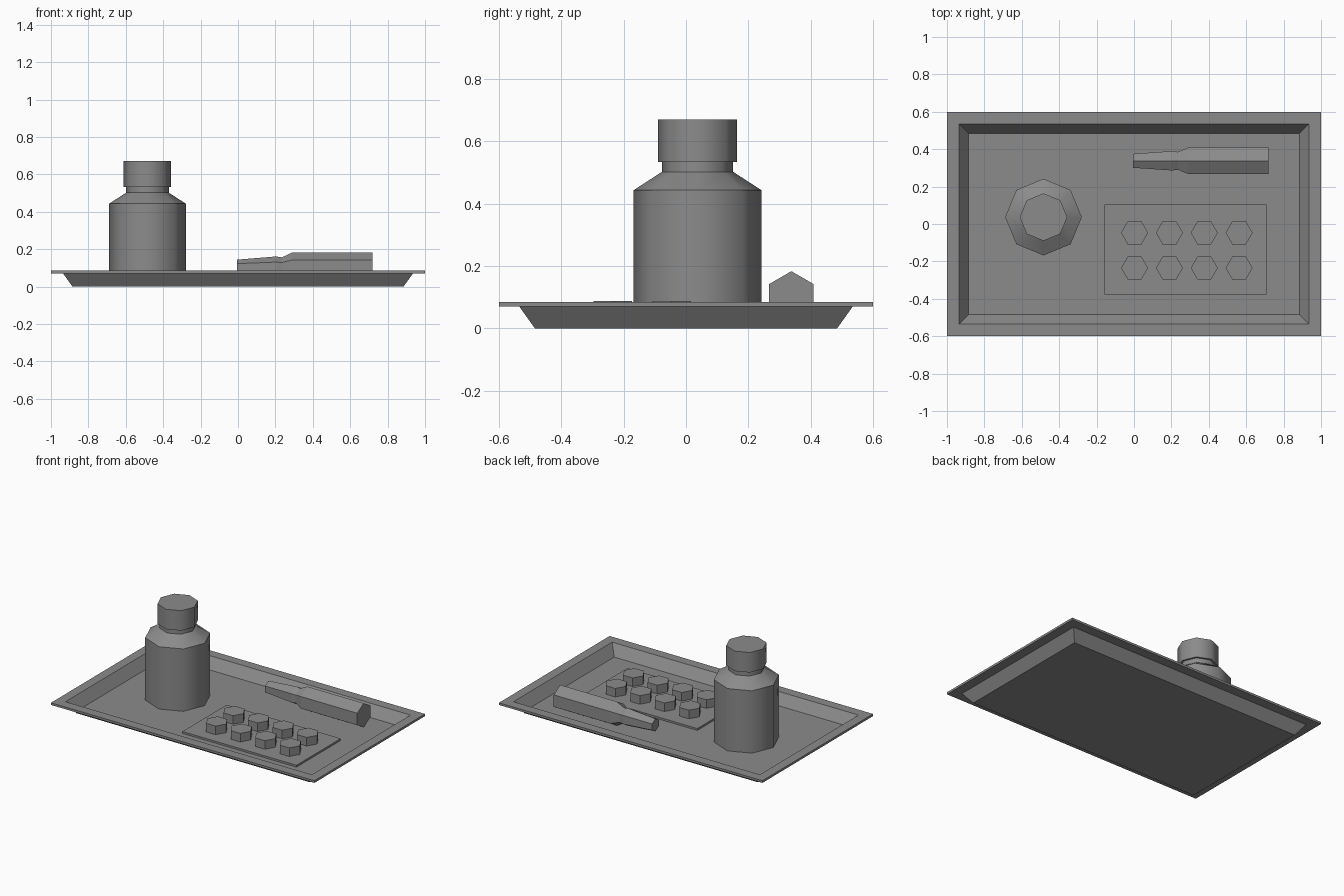
import bpy, math

if "Cube" in bpy.data.objects:
    bpy.data.objects.remove(bpy.data.objects["Cube"])

# Dark grey shared by all parts
GREY = bpy.data.materials.new("dark_grey")
GREY.diffuse_color = (0.26, 0.26, 0.26, 1)
GREY.use_nodes = True
GREY.node_tree.nodes["Principled BSDF"].inputs["Base Color"].default_value = GREY.diffuse_color


def make(name, verts, faces, smooth=None):
    mesh = bpy.data.meshes.new(name)
    mesh.from_pydata(verts, [], faces)
    mesh.materials.append(GREY)
    obj = bpy.data.objects.new(name, mesh)
    bpy.context.collection.objects.link(obj)
    if smooth:
        bpy.ops.object.select_all(action='DESELECT')
        obj.select_set(True)
        bpy.context.view_layer.objects.active = obj
        bpy.ops.object.shade_smooth_by_angle(angle=math.radians(smooth))
    return obj


def loft(name, rings, smooth=None):
    """Skin equal-sized rings and cap both ends."""
    n, m = len(rings[0]), len(rings)
    verts = [p for r in rings for p in r]
    faces = [(i * n + j, i * n + (j + 1) % n,
              (i + 1) * n + (j + 1) % n, (i + 1) * n + j)
             for i in range(m - 1) for j in range(n)]
    faces += [tuple(reversed(range(n))), tuple(range((m - 1) * n, m * n))]
    return make(name, verts, faces, smooth)


def lathe(name, x, y, sides, profile, smooth=None):
    ang = [2 * math.pi * k / sides for k in range(sides)]
    return loft(name, [[(x + r * math.cos(a), y + r * math.sin(a), z) for a in ang]
                       for r, z in profile], smooth)


def rect(x, y, z, cx=0, cy=0):
    return [(cx - x, cy - y, z), (cx + x, cy - y, z), (cx + x, cy + y, z), (cx - x, cy + y, z)]


# Tray: outer underside, up round the rim, down to the inner floor
loft("tray", [rect(0.885, 0.485, 0), rect(0.935, 0.535, 0.07), rect(1, 0.6, 0.07),
              rect(1, 0.6, 0.085), rect(0.935, 0.535, 0.085), rect(0.885, 0.485, 0.015)])

# Bottle with shoulder and neck, and its cap
BX, BY = -0.484, 0.037
lathe("bottle", BX, BY, 8, [(0.205, 0.015), (0.205, 0.443), (0.114, 0.502), (0.114, 0.535)], 50)
lathe("bottle_cap", BX, BY, 8, [(0.127, 0.533), (0.127, 0.67)], 50)

# Blister pack: flat card with two rows of four pills
loft("blister_card", [rect(0.433, 0.24, 0.015, 0.275, -0.137),
                      rect(0.433, 0.24, 0.028, 0.275, -0.137)])
for row, y in enumerate((-0.047, -0.235)):
    for col in range(4):
        lathe(f"pill_{row}_{col}", 0.003 + col * 0.1863, y, 6, [(0.072, 0.026), (0.072, 0.087)])

# Hexagonal tool lying along x, stepped down to a narrow tip
stations = [(-0.005, 0.043), (0.205, 0.06), (0.235, 0.055), (0.29, 0.082), (0.718, 0.082)]
hexa = [math.pi / 2 + k * math.pi / 3 for k in range(6)]
loft("pen_tool", [[(x, 0.338 + r * math.cos(a), 0.101 + r * math.sin(a)) for a in hexa]
                  for x, r in stations])
